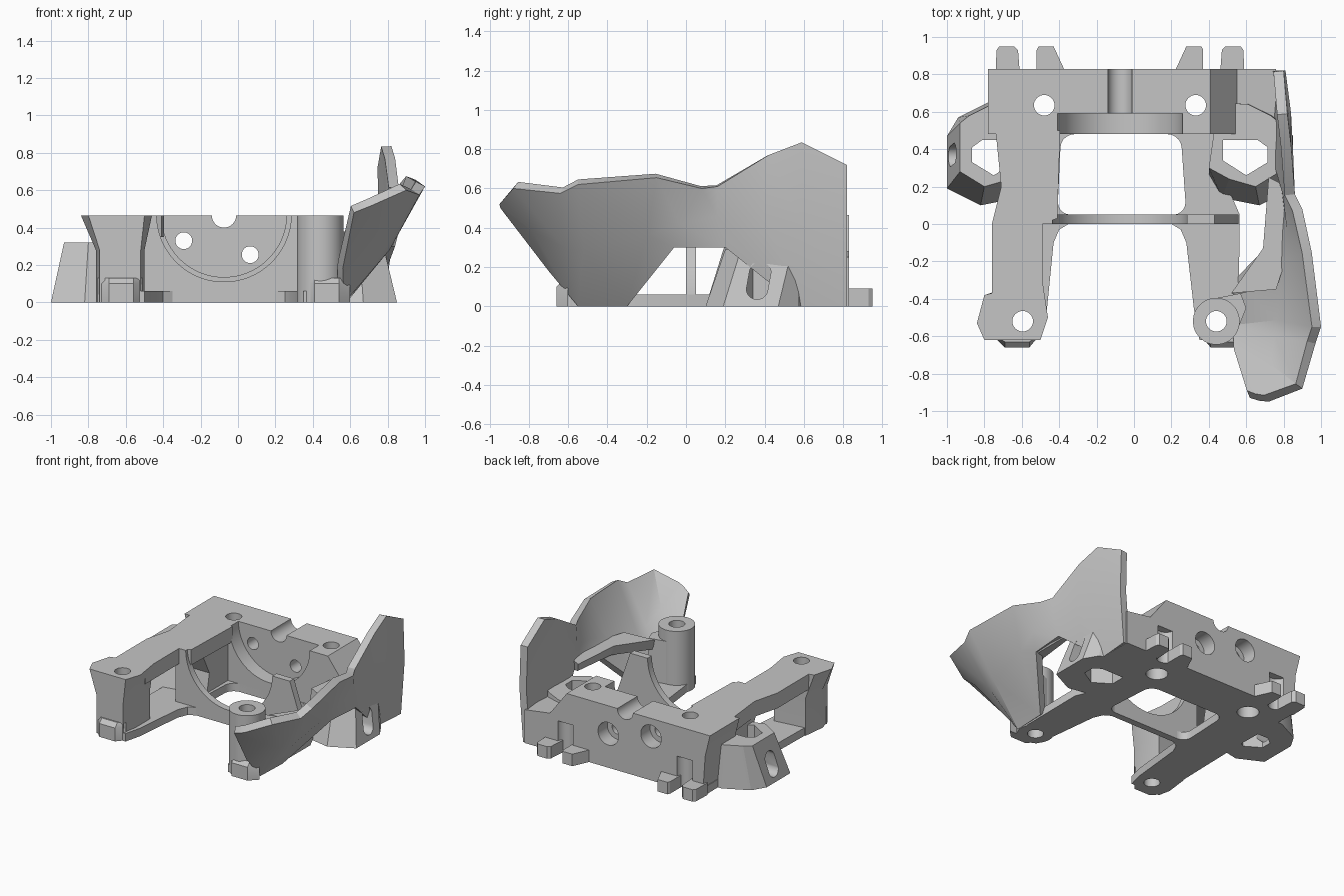
import bpy, bmesh, math

cube = bpy.data.objects.get("Cube")
if cube:
    bpy.data.objects.remove(cube)

grey = bpy.data.materials.new("plain_grey")
grey.use_nodes = True
grey.diffuse_color = (0.56, 0.56, 0.56, 1)
for node in grey.node_tree.nodes:
    if node.type == 'BSDF_PRINCIPLED':
        node.inputs["Base Color"].default_value = (0.56, 0.56, 0.56, 1)

MID = -0.075      # symmetry line of the frame
TOP = 0.465       # top of the frame
parts = []


def place(axis, a, b, h):
    return {'X': (h, a, b), 'Y': (a, h, b), 'Z': (a, b, h)}[axis]


def finish(name, bm):
    bmesh.ops.recalc_face_normals(bm, faces=bm.faces)
    mesh = bpy.data.meshes.new(name)
    bm.to_mesh(mesh)
    bm.free()
    mesh.materials.append(grey)
    ob = bpy.data.objects.new(name, mesh)
    bpy.context.collection.objects.link(ob)
    return ob


def loft(name, axis, sections, rounding=0):
    """Stack matching outlines, each given as (points, height)."""
    bm = bmesh.new()
    rings = [[bm.verts.new(place(axis, a, b, h)) for a, b in pts] for pts, h in sections]
    bm.faces.new(rings[0])
    bm.faces.new(rings[-1])
    n = len(rings[0])
    sides = []
    for low, high in zip(rings, rings[1:]):
        for i in range(n):
            j = (i + 1) % n
            bm.faces.new((low[i], low[j], high[j], high[i]))
            sides.append(bm.edges.get((low[i], high[i])))
    if rounding:
        bmesh.ops.bevel(bm, geom=sides, offset=rounding, segments=5, profile=0.5, affect='EDGES')
    return finish(name, bm)


def prism(name, axis, pts, lo, hi, rounding=0):
    return loft(name, axis, [(pts, lo), (pts, hi)], rounding)


def rod(axis, a, b, r, lo, hi, stretch=0, n=40):
    """Round bar, optionally stretched into a leaning slot."""
    pts = []
    for i in range(n):
        t = 2 * math.pi * (i + 0.5) / n
        s = math.copysign(stretch, math.sin(t))
        pts.append((a + r * math.cos(t) + s * 0.2, b + r * math.sin(t) + s))
    return prism("rod", axis, pts, lo, hi)


def apply(ob):
    bpy.context.view_layer.update()
    ev = ob.evaluated_get(bpy.context.evaluated_depsgraph_get())
    mesh = bpy.data.meshes.new_from_object(ev)
    ob.modifiers.clear()
    ob.data = mesh


def cut(ob, *cutters):
    for c in cutters:
        m = ob.modifiers.new("cut", 'BOOLEAN')
        m.operation, m.solver, m.object = 'DIFFERENCE', 'EXACT', c
        apply(ob)
        bpy.data.objects.remove(c)


def keep(ob):
    parts.append(ob)
    return ob


def flip(pts):
    return [(2 * MID - x, y) for x, y in pts]


REAR = [(-0.48, 0.635), (0.33, 0.635)]
FRONT = [(-0.595, -0.52), (0.44, -0.52)]

# base plate with two front legs and a rounded window
base = keep(prism("base_plate", 'Z', [
    (-0.73, 0.83), (-0.72, 0.3), (-0.74, -0.62), (-0.5, -0.62), (-0.47, -0.5),
    (-0.43, -0.1), (-0.4, -0.03), (-0.35, 0), (0.2, 0), (0.25, -0.03), (0.28, -0.1),
    (0.32, -0.45), (0.35, -0.62), (0.54, -0.62), (0.56, -0.45), (0.565, 0.05),
    (0.5, 0.2), (0.5, 0.5), (0.6, 0.83)], 0, 0.06))
cut(base, prism("cutter", 'Z', [(-0.41, 0.05), (0.28, 0.05), (0.25, 0.48), (-0.39, 0.48)],
                -0.1, 0.2, 0.07))
for x, y in REAR + FRONT:
    cut(base, rod('Z', x, y, 0.075 if y > 0 else 0.055, -0.1, 0.2))

# rear block: recess, top groove, screw holes and clip pockets
block = keep(prism("rear_block", 'Y', [
    (-0.72, 0), (-0.74, 0.3), (-0.78, TOP), (0.41, TOP), (0.55, 0.28), (0.76, 0.25), (0.76, 0)],
    0.48, 0.83))
cut(block, rod('Y', MID, 0.47, 0.335, 0.3, 0.59, n=72),
    rod('Y', MID, TOP, 0.065, 0.5, 0.9))
for x, z in [(-0.29, 0.33), (0.065, 0.255)]:
    cut(block, rod('Y', x, z, 0.045, 0.5, 0.9), rod('Y', x, z, 0.085, 0.72, 0.9))
for x, y in REAR:
    cut(block, rod('Z', x, y, 0.055, -0.1, 0.6), rod('Z', x, y, 0.075, -0.1, 0.15))
for x in (-0.57, 2 * MID + 0.57):
    cut(block, rod('Z', x, 0.84, 0.065, -0.1, 0.24))
    cut(base, rod('Z', x, 0.84, 0.065, -0.1, 0.24))

# clip prongs along the back
inner_prong = [(-0.52, 0.8), (-0.37, 0.82), (-0.43, 0.95), (-0.51, 0.95), (-0.52, 0.93)]
outer_prong = [(-0.74, 0.8), (-0.61, 0.8), (-0.62, 0.93), (-0.64, 0.95), (-0.72, 0.95), (-0.735, 0.93)]
for side, f in (("right", list), ("left", flip)):
    for kind, pts in (("inner", inner_prong), ("outer", outer_prong)):
        keep(prism(side + "_" + kind + "_prong", 'Z', f(pts), 0, 0.09))

# thin bulkhead with a half round opening
bulkhead = keep(prism("bulkhead", 'Y', [
    (-0.52, 0), (-0.52, TOP), (0.43, TOP), (0.52, 0.2), (0.56, 0.1), (0.56, 0)], 0, 0.05))
cut(bulkhead, rod('Y', MID, 0.47, 0.36, -0.2, 0.2, n=72))

# right rail, its rear wall and front post
keep(prism("right_rail", 'Z', [
    (-0.74, 0.5), (-0.71, 0.2), (-0.76, 0), (-0.76, -0.4), (-0.49, -0.4),
    (-0.49, 0), (-0.41, 0.03), (-0.395, 0.5)], 0.35, TOP))
keep(prism("right_rear_wall", 'X', [(0.22, 0), (0.26, 0.2), (0.18, 0.36), (0.5, 0.36), (0.5, 0)],
           -0.71, -0.42))
low = [(-0.74, -0.36), (-0.76, -0.53), (-0.74, -0.62), (-0.52, -0.62), (-0.5, -0.5), (-0.5, -0.33)]
high = [(-0.8, -0.38), (-0.84, -0.53), (-0.8, -0.62), (-0.5, -0.62), (-0.46, -0.5), (-0.49, -0.3)]
right_post = keep(loft("right_post", 'Z', [(low, 0), (low, 0.28), (high, TOP)]))

# round left post and its web towards the guard
left_post = keep(rod('Z', 0.44, -0.52, 0.125, 0, TOP))
left_post.name = "left_post"
web = keep(prism("left_post_web", 'Z', [
    (0.33, -0.47), (0.42, -0.4), (0.57, -0.37), (0.6, -0.45), (0.56, -0.55), (0.44, -0.52)], 0.06, 0.38))
for ob, (x, y) in ((right_post, FRONT[0]), (left_post, FRONT[1]), (web, FRONT[1])):
    cut(ob, rod('Z', x, y, 0.055, -0.1, 0.6))

# chamfered feet at the front
foot = [(-0.75, -0.6), (-0.69, -0.66), (-0.56, -0.66), (-0.51, -0.6)]
foot_top = [(x, max(y, -0.63)) for x, y in foot]
for side, f in (("right", list), ("left", flip)):
    keep(loft(side + "_foot", 'Z', [(f(foot), 0), (f(foot), 0.1), (f(foot_top), 0.13)]))

# side ears with a hollow centre and a slot
ear_low = [(-0.6, 0.66), (-0.76, 0.66), (-0.94, 0.57), (-1.0, 0.47), (-1.0, 0.19),
           (-0.82, 0.1), (-0.62, 0.14), (-0.55, 0.26)]
ear_high = [(-0.6, 0.65), (-0.76, 0.64), (-0.88, 0.58), (-0.93, 0.54), (-0.93, 0.28),
            (-0.8, 0.2), (-0.66, 0.24), (-0.55, 0.3)]
hollow = [(-0.625, 0.45), (-0.81, 0.45), (-0.865, 0.41), (-0.865, 0.33), (-0.75, 0.26), (-0.625, 0.34)]
for side, f, edge, height in (("right", list, -0.95, 0.32), ("left", flip, 0.8, 0.29)):
    ear = keep(loft(side + "_ear", 'Z', [(f(ear_low), 0), (f(ear_high), height)]))
    cut(ear, prism("cutter", 'Z', f(hollow), -0.1, 0.5),
        rod('X', 0.37, 0.13, 0.055, edge - 0.12, edge + 0.12, stretch=0.04))
cut(base, prism("cutter", 'Z', flip(hollow), -0.1, 0.5))

# swept side guard, three rows from tip to back
crest = [(0.72, -0.95, 0.52), (0.9, -0.88, 0.6), (0.97, -0.64, 0.575), (1.0, -0.55, 0.62),
         (0.95, -0.15, 0.655), (0.9, 0.08, 0.6), (0.86, 0.16, 0.61), (0.84, 0.42, 0.77),
         (0.82, 0.59, 0.835), (0.8, 0.82, 0.72)]
belly = [(0.67, -0.945, 0.5), (0.76, -0.78, 0.38), (0.79, -0.62, 0.3), (0.81, -0.52, 0.28),
         (0.84, -0.2, 0.36), (0.87, -0.03, 0.42), (0.85, 0.16, 0.46), (0.85, 0.4, 0.45),
         (0.84, 0.59, 0.42), (0.81, 0.82, 0.4)]
hem = [(0.62, -0.93, 0.48), (0.56, -0.7, 0.18), (0.565, -0.6, 0.06), (0.57, -0.55, 0),
       (0.58, -0.3, 0), (0.82, -0.06, 0.3), (0.84, 0.2, 0.3), (0.78, 0.4, 0.14),
       (0.76, 0.59, 0), (0.78, 0.82, 0)]
bm = bmesh.new()
rows = [[bm.verts.new(p) for p in row] for row in (crest, belly, hem)]
for up, down in zip(rows, rows[1:]):
    for i in range(len(up) - 1):
        bm.faces.new((up[i], up[i + 1], down[i + 1], down[i]))
mesh = bpy.data.meshes.new("side_guard")
bm.to_mesh(mesh)
bm.free()
mesh.materials.append(grey)
guard = keep(bpy.data.objects.new("side_guard", mesh))
bpy.context.collection.objects.link(guard)
solid = guard.modifiers.new("thickness", 'SOLIDIFY')
solid.thickness, solid.offset = 0.055, 1
apply(guard)

# inner ledge joining guard and post
keep(loft("guard_ledge", 'Z', [
    ([(0.54, -0.38), (0.72, -0.14), (0.76, 0.2), (0.8, 0.2), (0.8, -0.05), (0.7, -0.34)], 0.3),
    ([(0.52, -0.37), (0.69, -0.13), (0.72, 0.25), (0.82, 0.2), (0.84, -0.1), (0.76, -0.35)], 0.38)]))

# smooth the round walls and keep the edges crisp
bpy.ops.object.select_all(action='DESELECT')
for ob in parts:
    ob.select_set(True)
bpy.context.view_layer.objects.active = base
bpy.ops.object.shade_smooth_by_angle(angle=math.radians(25))
